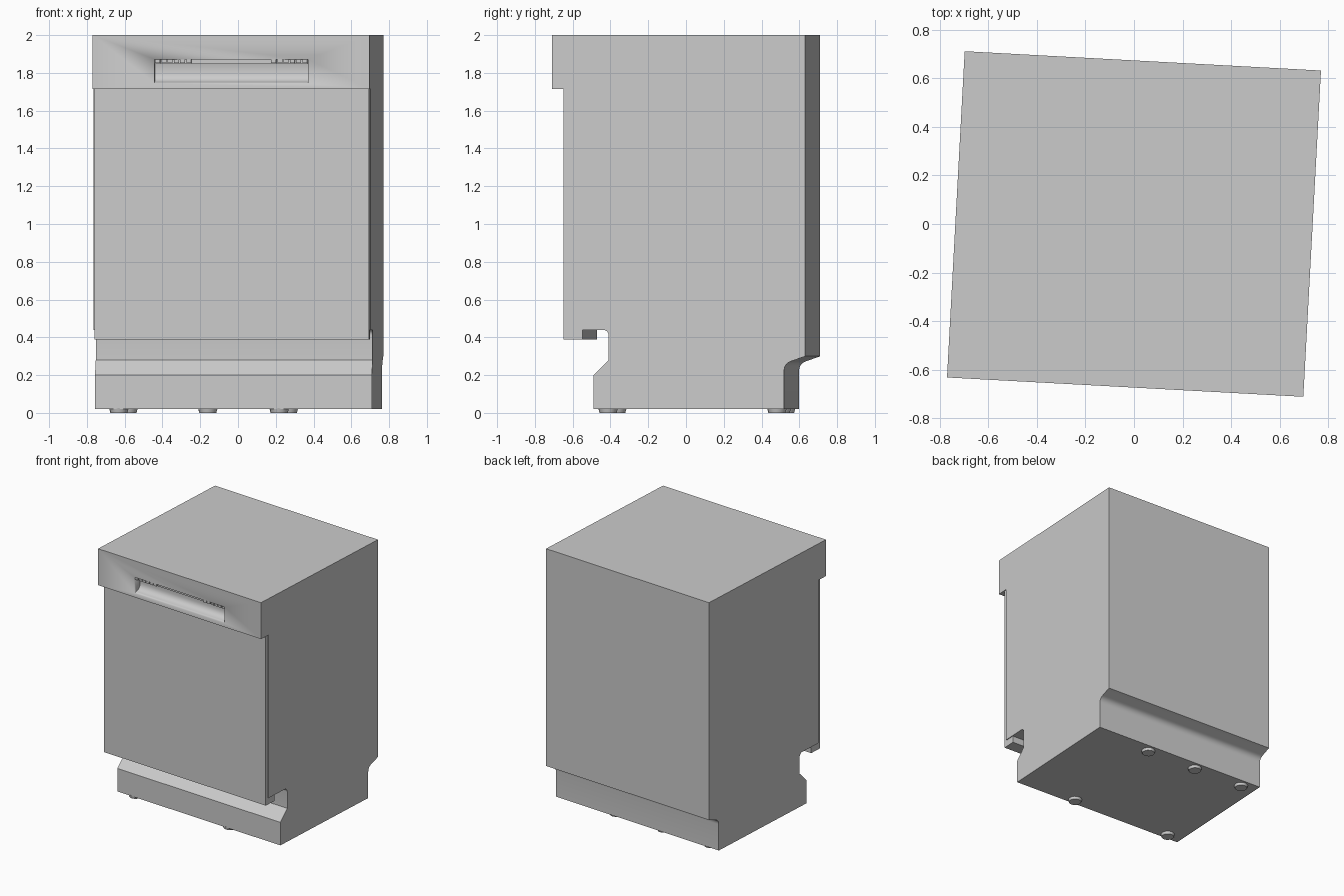
import bpy, bmesh, math

if "Cube" in bpy.data.objects:
    bpy.data.objects.remove(bpy.data.objects["Cube"])

TURN = math.radians(-3.1)   # whole appliance is turned slightly about z
HALF = 0.734                # half width


def finish(obj, smooth=True):
    obj.rotation_euler.z = TURN
    if smooth:
        bpy.ops.object.select_all(action='DESELECT')
        obj.select_set(True)
        bpy.context.view_layer.objects.active = obj
        bpy.ops.object.shade_smooth_by_angle(angle=math.radians(30))
    return obj


def extrude_profile(name, profile, x0, x1):
    """Extrude a (y, z) outline along x."""
    bm = bmesh.new()
    face = bm.faces.new([bm.verts.new((x0, y, z)) for y, z in profile])
    ext = bmesh.ops.extrude_face_region(bm, geom=[face])
    verts = [v for v in ext['geom'] if isinstance(v, bmesh.types.BMVert)]
    bmesh.ops.translate(bm, vec=(x1 - x0, 0, 0), verts=verts)
    bmesh.ops.recalc_face_normals(bm, faces=bm.faces)
    mesh = bpy.data.meshes.new(name)
    bm.to_mesh(mesh)
    bm.free()
    obj = bpy.data.objects.new(name, mesh)
    bpy.context.collection.objects.link(obj)
    return finish(obj)


def block(name, x0, x1, y0, y1, z0, z1):
    return extrude_profile(name, [(y0, z0), (y1, z0), (y1, z1), (y0, z1)], x0, x1)


def arc(cy, cz, ry, rz, a0, a1, n=6):
    pts = []
    for i in range(n + 1):
        a = math.radians(a0 + (a1 - a0) * i / n)
        pts.append((cy + ry * math.cos(a), cz + rz * math.sin(a)))
    return pts


# Cabinet with recessed toe kick and stepped-in lower back
cabinet = [(-0.585, 2.0), (-0.585, 0.44)]
cabinet += arc(-0.40, 0.41, 0.03, 0.03, 90, 0)
cabinet += [(-0.37, 0.28), (-0.45, 0.2), (-0.45, 0.02), (0.56, 0.02)]
cabinet += arc(0.61, 0.225, 0.05, 0.05, 180, 105)
cabinet += [(0.672, 0.30), (0.672, 2.0)]
extrude_profile("cabinet", cabinet, -HALF, HALF)

# Door panel and the flange under it
block("door_panel", -0.728, 0.728, -0.61, -0.585, 0.388, 1.715)
block("door_bottom_flange", -0.728, 0.728, -0.585, -0.51, 0.388, 0.44)

# Control console with a scooped pocket handle
console = block("control_console", -HALF, HALF, -0.672, -0.585, 1.715, 2.0)
scoop = [(-0.70, 1.745), (-0.672, 1.745)]
scoop += arc(-0.655, 1.80, 0.05, 0.05, -85, 0, 5)
scoop += [(-0.605, 1.845), (-0.615, 1.872), (-0.70, 1.872)]
cutter = extrude_profile("pocket_cutter", scoop, -0.407, 0.407)
cutter.hide_render = True
mod = console.modifiers.new("pocket", 'BOOLEAN')
mod.object = cutter
mod.operation = 'DIFFERENCE'
mod.solver = 'EXACT'
bpy.context.view_layer.objects.active = console
bpy.ops.object.modifier_apply(modifier=mod.name)
bpy.data.objects.remove(cutter)

# Button strip along the top of the pocket, with two groups of buttons
block("button_strip", -0.407, 0.407, -0.65, -0.61, 1.848, 1.873)
for side, label in ((-1, "left"), (1, "right")):
    for i in range(6):
        cx = side * (0.39 - i * 0.033)
        block(f"button_{label}_{i + 1}", cx - 0.013, cx + 0.013,
              -0.667, -0.648, 1.852, 1.873)

# Levelling feet: two at the front, three at the back
feet = [(-0.61, -0.40), (0.24, -0.40), (-0.61, 0.495), (-0.187, 0.495), (0.24, 0.495)]
for i, (x, y) in enumerate(feet):
    bm = bmesh.new()
    bmesh.ops.create_cone(bm, cap_ends=True, segments=16, radius1=0.045,
                          radius2=0.052, depth=0.025)
    bmesh.ops.translate(bm, vec=(x, y, 0.0125), verts=bm.verts)
    mesh = bpy.data.meshes.new("foot")
    bm.to_mesh(mesh)
    bm.free()
    foot = bpy.data.objects.new(f"foot_{i + 1}", mesh)
    bpy.context.collection.objects.link(foot)
    finish(foot)
